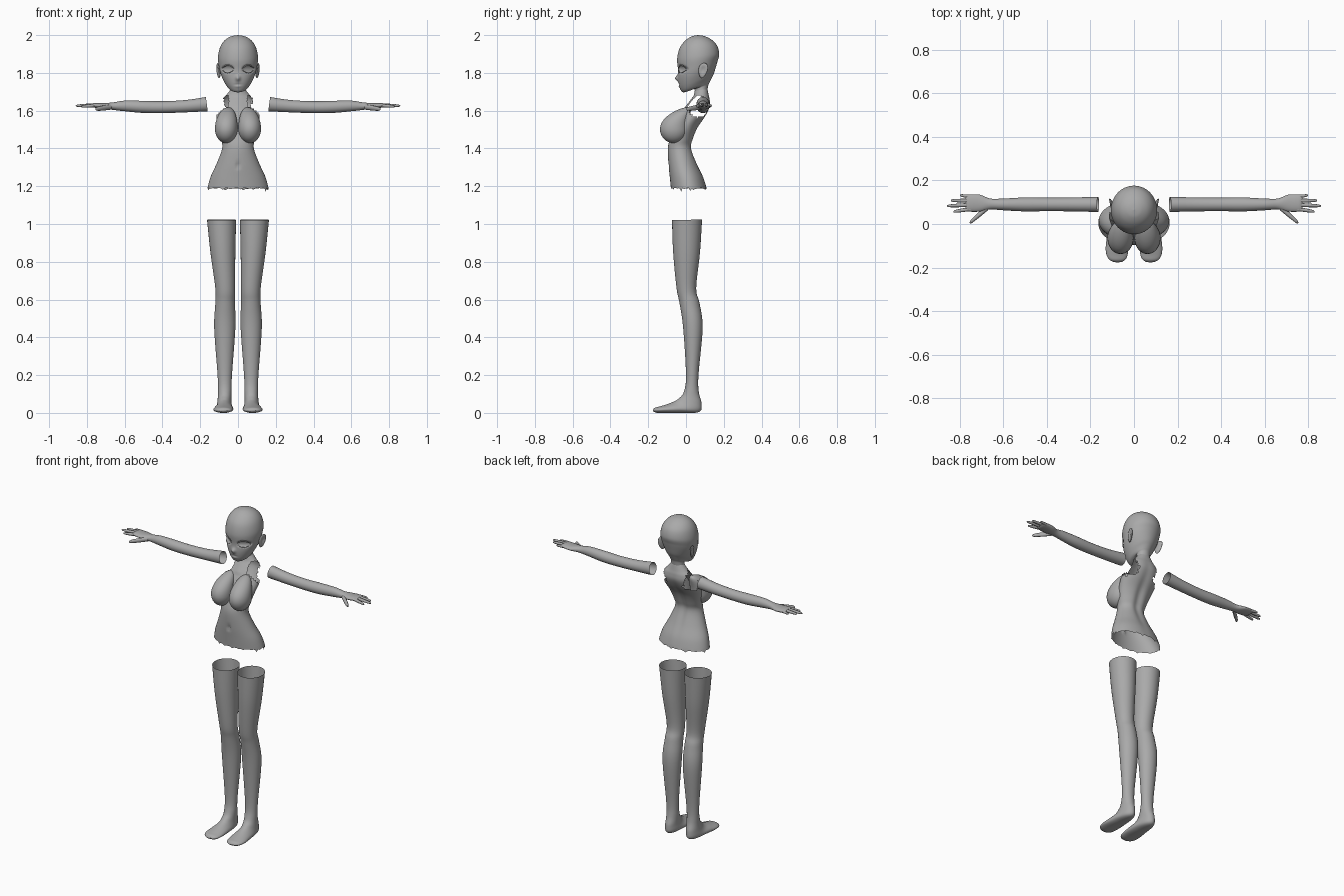
import bpy
import bmesh
import random
from math import sin, cos, pi, exp, sqrt, radians

random.seed(4)
start_cube = bpy.data.objects.get("Cube")
if start_cube:
    bpy.data.objects.remove(start_cube, do_unlink=True)

clay = bpy.data.materials.new("clay grey")
clay.use_nodes = True
clay.diffuse_color = (0.4, 0.4, 0.4, 1)
clay.node_tree.nodes["Principled BSDF"].inputs["Base Color"].default_value = clay.diffuse_color


def smooth_rings(rings, steps):
    """Fill in rings between the given ones along a smooth spline."""
    result = []
    for i in range(len(rings) - 1):
        before, a = rings[max(i - 1, 0)], rings[i]
        b, after = rings[i + 1], rings[min(i + 2, len(rings) - 1)]
        for k in range(steps):
            t = k / steps
            result.append([
                q + t * ((r - p) / 2 + t * (p - 2.5 * q + 2 * r - s / 2
                                            + t * (1.5 * (q - r) + (s - p) / 2)))
                for p, q, r, s in zip(before, a, b, after)])
    result.append(rings[-1])
    return result


def finish(name, bm, mirror):
    bmesh.ops.recalc_face_normals(bm, faces=bm.faces)
    for face in bm.faces:
        face.smooth = True
    mesh = bpy.data.meshes.new(name)
    bm.to_mesh(mesh)
    bm.free()
    mesh.materials.append(clay)
    obj = bpy.data.objects.new(name, mesh)
    bpy.context.collection.objects.link(obj)
    if mirror:
        obj.modifiers.new("both sides", 'MIRROR').use_clip = False
    return obj


def loft(name, rings, along_x=False, sides=32, steps=6, cap=False,
         sculpt=None, cut=None, mirror=True):
    """Each ring: first edge point (u, z), opposite edge point (u, z), side centre, half width."""
    bm = bmesh.new()
    loops = []
    for u1, z1, u2, z2, centre, width in smooth_rings(rings, steps):
        loop = []
        for k in range(sides):
            angle = 2 * pi * k / sides
            mix = (1 + cos(angle)) / 2
            u = u2 + (u1 - u2) * mix
            z = z2 + (z1 - z2) * mix
            side = centre + width * sin(angle)
            loop.append(bm.verts.new((u, side, z) if along_x else (side, u, z)))
        loops.append(loop)
    for low, high in zip(loops, loops[1:]):
        for k in range(sides):
            n = (k + 1) % sides
            bm.faces.new((low[k], low[n], high[n], high[k]))
    if cap:
        bm.faces.new(loops[-1])
    if sculpt:
        for v in bm.verts:
            sculpt(v.co)
    if cut:
        doomed = [f for f in bm.faces if cut(f.calc_center_median())]
        bmesh.ops.delete(bm, geom=doomed, context='FACES')
    return finish(name, bm, mirror)


def level(z, front, back, width):
    return (front, z, back, z, 0, width)


def bump(value, centre, size):
    return exp(-((value - centre) / size) ** 2)


# Legs, hollow at the thigh, running into the feet
def flatten_sole(co):
    co.z = max(co.z, 0)


loft("legs", [
    (-.074, 1.02, .085, 1.024, .087, .077),
    (-.068, .85, .074, .85, .08, .066),
    (-.05, .66, .054, .66, .068, .052),
    (-.034, .58, .072, .58, .068, .052),
    (-.015, .45, .088, .45, .07, .056),
    (0, .2, .066, .2, .07, .038),
    (-.012, .11, .068, .11, .07, .036),
    (-.04, .075, .082, .05, .072, .037),
    (-.065, .06, .07, .005, .073, .042),
    (-.1, .046, -.02, 0, .075, .05),
    (-.14, .034, -.1, 0, .078, .052),
    (-.165, .027, -.15, 0, .077, .042),
    (-.176, .015, -.172, .006, .075, .02),
], cap=True, sculpt=flatten_sole)

# Arms, hollow at the shoulder, flattening into the palms
loft("arms", [
    (.17, 1.672, .16, 1.597, .09, .035),
    (.28, 1.656, .28, 1.591, .09, .032),
    (.4, 1.65, .4, 1.587, .09, .031),
    (.5, 1.652, .5, 1.588, .09, .032),
    (.6, 1.653, .6, 1.597, .09, .027),
    (.66, 1.644, .66, 1.604, .092, .025),
    (.71, 1.64, .71, 1.61, .096, .039),
    (.76, 1.64, .76, 1.616, .096, .039),
    (.775, 1.633, .775, 1.622, .096, .034),
], along_x=True, cap=True)

# Fingers and thumbs
def finger(name, x, y, z, tip_x, tip_y, tip_z, radius):
    rings = []
    for t, scale in ((0, 1), (.5, .95), (.85, .75), (.97, .45), (1, .1)):
        px, py, pz = x + (tip_x - x) * t, y + (tip_y - y) * t, z + (tip_z - z) * t
        r = radius * scale
        rings.append((px, pz + r, px, pz - r, py, r))
    loft(name, rings, along_x=True, sides=12, steps=3, cap=True)


finger("index_fingers", .75, .069, 1.628, .83, .057, 1.622, .009)
finger("middle_fingers", .75, .088, 1.63, .86, .083, 1.626, .009)
finger("ring_fingers", .75, .107, 1.63, .842, .108, 1.627, .009)
finger("little_fingers", .74, .124, 1.628, .8, .132, 1.626, .008)
finger("thumbs", .67, .078, 1.62, .755, .006, 1.608, .014)


# Torso with ragged hem, navel and open armholes
def shape_torso(co):
    if co.z < 1.196:
        co.z -= random.choice((0, .004, .018)) * random.random()
    if co.y < 0:
        co.y += .014 * bump(co.x, 0, .008) * bump(co.z, 1.31, .012)
    else:
        co.y -= .012 * bump(co.x, 0, .025) * bump(co.z, 1.45, .16)


def in_armhole(p):
    ragged = 1 + random.uniform(-.12, .12)
    return abs(p.x) > .05 and ((p.y - .062) / .052) ** 2 + ((p.z - 1.622) / .058) ** 2 < ragged


loft("torso", [
    level(1.19, -.08, .11, .162),
    level(1.25, -.086, .092, .145),
    level(1.32, -.093, .06, .113),
    level(1.4, -.096, .033, .084),
    level(1.45, -.085, .042, .09),
    level(1.51, -.06, .066, .104),
    level(1.57, -.03, .105, .115),
    level(1.62, 0, .128, .108),
    level(1.655, .025, .128, .092),
    level(1.68, .042, .122, .065),
    (.047, 1.705, .114, 1.715, 0, .04),
], sides=72, steps=5, sculpt=shape_torso, cut=in_armhole, mirror=False)

# Bust, fuller below and sloping back above
bm = bmesh.new()
bmesh.ops.create_uvsphere(bm, u_segments=32, v_segments=20, radius=1)
for v in bm.verts:
    x, y, z = v.co
    high = max(z, 0)
    v.co = (.062 + .06 * x - .01 * high * high,
            -.064 + .074 * y + .07 * high * high,
            1.503 + z * (.115 if z > 0 else .075))
finish("bust", bm, True)


# Head with eye sockets, nose and mouth
def shape_face(co):
    if co.y > .05:
        return
    x, z = abs(co.x), co.z
    socket = 1 - ((x - .054) / .034) ** 2 - ((z - 1.82) / .023) ** 2
    co.y += .016 * sqrt(max(socket, 0))
    co.y -= .016 * bump(x, 0, .011) * bump(z, 1.772, .014)
    co.y += .004 * bump(x, 0, .018) * bump(z, 1.738, .004)
    co.y -= .003 * bump(x, 0, .014) * bump(z, 1.728, .006)


loft("head", [
    (.047, 1.7, .114, 1.71, 0, .04),
    (.042, 1.715, .118, 1.735, 0, .039),
    (.015, 1.704, .126, 1.752, 0, .046),
    (-.017, 1.698, .136, 1.772, 0, .057),
    (-.034, 1.722, .147, 1.795, 0, .074),
    (-.042, 1.765, .158, 1.83, 0, .092),
    (-.042, 1.815, .167, 1.862, 0, .102),
    (-.047, 1.872, .176, 1.9, 0, .106),
    (-.034, 1.93, .164, 1.945, 0, .094),
    (-.005, 1.97, .135, 1.976, 0, .07),
    (.03, 1.993, .1, 1.994, 0, .036),
    (.064, 2, .066, 2, 0, .001),
], sides=96, steps=9, cap=True, sculpt=shape_face, mirror=False)


# Eyelid rims and brows follow the curve of the face
def face_arc(name, height, rise, thickness):
    curve = bpy.data.curves.new(name, 'CURVE')
    curve.dimensions = '3D'
    curve.bevel_depth = thickness
    spline = curve.splines.new('POLY')
    spline.points.add(12)
    for k, point in enumerate(spline.points):
        t = k / 12
        x = .022 + .064 * t
        y = .062 - .104 * sqrt(1 - (x / .104) ** 2)
        point.co = (x, y, height + rise * sin(pi * t), 1)
        point.radius = .3 + .7 * sin(pi * t)
    curve.materials.append(clay)
    obj = bpy.data.objects.new(name, curve)
    bpy.context.collection.objects.link(obj)
    obj.modifiers.new("both sides", 'MIRROR')


face_arc("upper_eyelids", 1.823, .018, .0035)
face_arc("lower_eyelids", 1.816, -.016, .002)

# Ears, dished on the outer side
bm = bmesh.new()
bmesh.ops.create_uvsphere(bm, u_segments=24, v_segments=16, radius=1)
for v in bm.verts:
    x, y, z = v.co
    dish = .009 * bump(y, 0, .5) * bump(z, .1, .5) if x > 0 else 0
    v.co = (.104 + .009 * x + .006 * y + .004 * z - dish,
            .09 + .024 * y * (1 + .25 * z) + .006 * z,
            1.812 + .04 * z)
finish("ears", bm, True)
